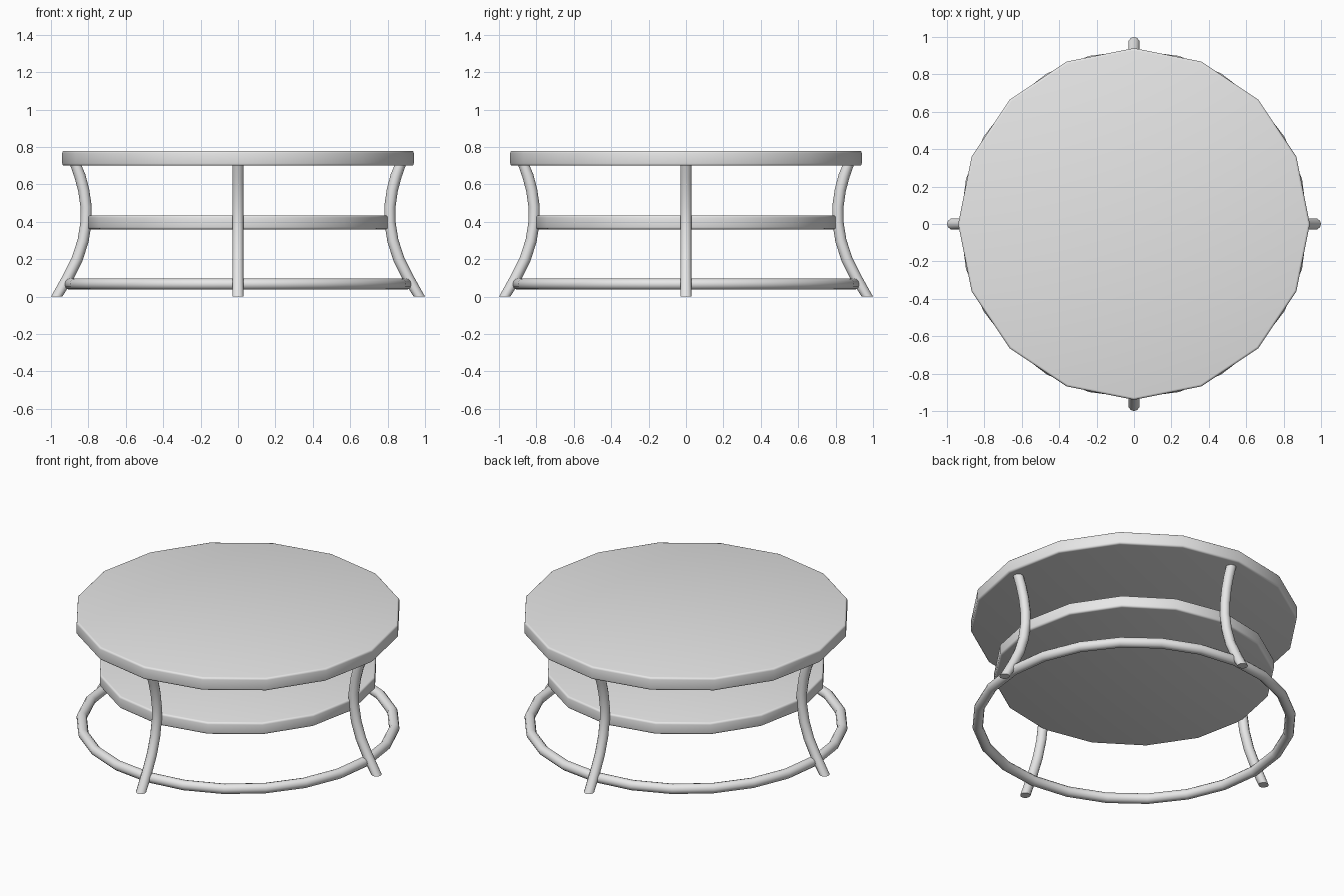
import bpy, bmesh
from math import cos, sin, pi
from mathutils import Vector

cube = bpy.data.objects.get("Cube")
if cube:
    bpy.data.objects.remove(cube, do_unlink=True)

grey = bpy.data.materials.new("light_grey")
grey.use_nodes = True
grey.diffuse_color = (0.8, 0.8, 0.8, 1)
grey.node_tree.nodes["Principled BSDF"].inputs["Base Color"].default_value = (0.8, 0.8, 0.8, 1)


def finish(obj, name, angle=35):
    obj.name = obj.data.name = name
    obj.data.materials.append(grey)
    bpy.ops.object.select_all(action='DESELECT')
    obj.select_set(True)
    bpy.context.view_layer.objects.active = obj
    bpy.ops.object.shade_smooth_by_angle(angle=angle * pi / 180)


def disc(name, radius, bottom, top):
    """Sixteen-sided slab with softened rims."""
    bpy.ops.mesh.primitive_cylinder_add(vertices=16, radius=radius, depth=top - bottom,
                                        location=(0, 0, (top + bottom) / 2))
    obj = bpy.context.object
    bm = bmesh.new()
    bm.from_mesh(obj.data)
    rims = [e for e in bm.edges if abs(e.verts[0].co.z - e.verts[1].co.z) < 1e-4]
    bmesh.ops.bevel(bm, geom=rims, offset=0.012, segments=3, profile=0.5, affect='EDGES')
    bm.to_mesh(obj.data)
    bm.free()
    finish(obj, name)


def leg(name, turn, path, radius=0.03, sides=10):
    """Round bar swept along a radial path, cut level at both ends."""
    out = Vector((cos(turn), sin(turn), 0))
    side = Vector((-sin(turn), cos(turn), 0))
    up = Vector((0, 0, 1))
    points = [out * r + up * z for r, z in path]
    bm = bmesh.new()
    rings = []
    for i, p in enumerate(points):
        if i in (0, len(points) - 1):
            across = out
        else:
            across = side.cross((points[i + 1] - points[i - 1]).normalized())
        rings.append([bm.verts.new(p + radius * (across * cos(a) + side * sin(a)))
                      for a in (2 * pi * k / sides for k in range(sides))])
    for low, high in zip(rings, rings[1:]):
        for k in range(sides):
            n = (k + 1) % sides
            bm.faces.new((low[k], low[n], high[n], high[k]))
    bm.faces.new(rings[0][::-1])
    bm.faces.new(rings[-1])
    bmesh.ops.recalc_face_normals(bm, faces=bm.faces)
    mesh = bpy.data.meshes.new(name)
    bm.to_mesh(mesh)
    bm.free()
    obj = bpy.data.objects.new(name, mesh)
    bpy.context.collection.objects.link(obj)
    finish(obj, name, 40)


# Table top and lower shelf
disc("table_top", 0.94, 0.70, 0.78)
disc("lower_shelf", 0.805, 0.36, 0.435)

# Floor ring joining the legs
bpy.ops.mesh.primitive_torus_add(major_radius=0.90, minor_radius=0.03, major_segments=24,
                                 minor_segments=12, location=(0, 0, 0.067))
finish(bpy.context.object, "floor_ring", 40)

# Four waisted legs, as (distance from centre, height)
leg_path = [(0.97, 0), (0.91, 0.1), (0.86, 0.2), (0.828, 0.3), (0.812, 0.4),
            (0.812, 0.48), (0.825, 0.57), (0.845, 0.645), (0.868, 0.705)]
for i, name in enumerate(("left_leg", "back_leg", "right_leg", "front_leg")):
    leg(name, i * pi / 2, leg_path)
